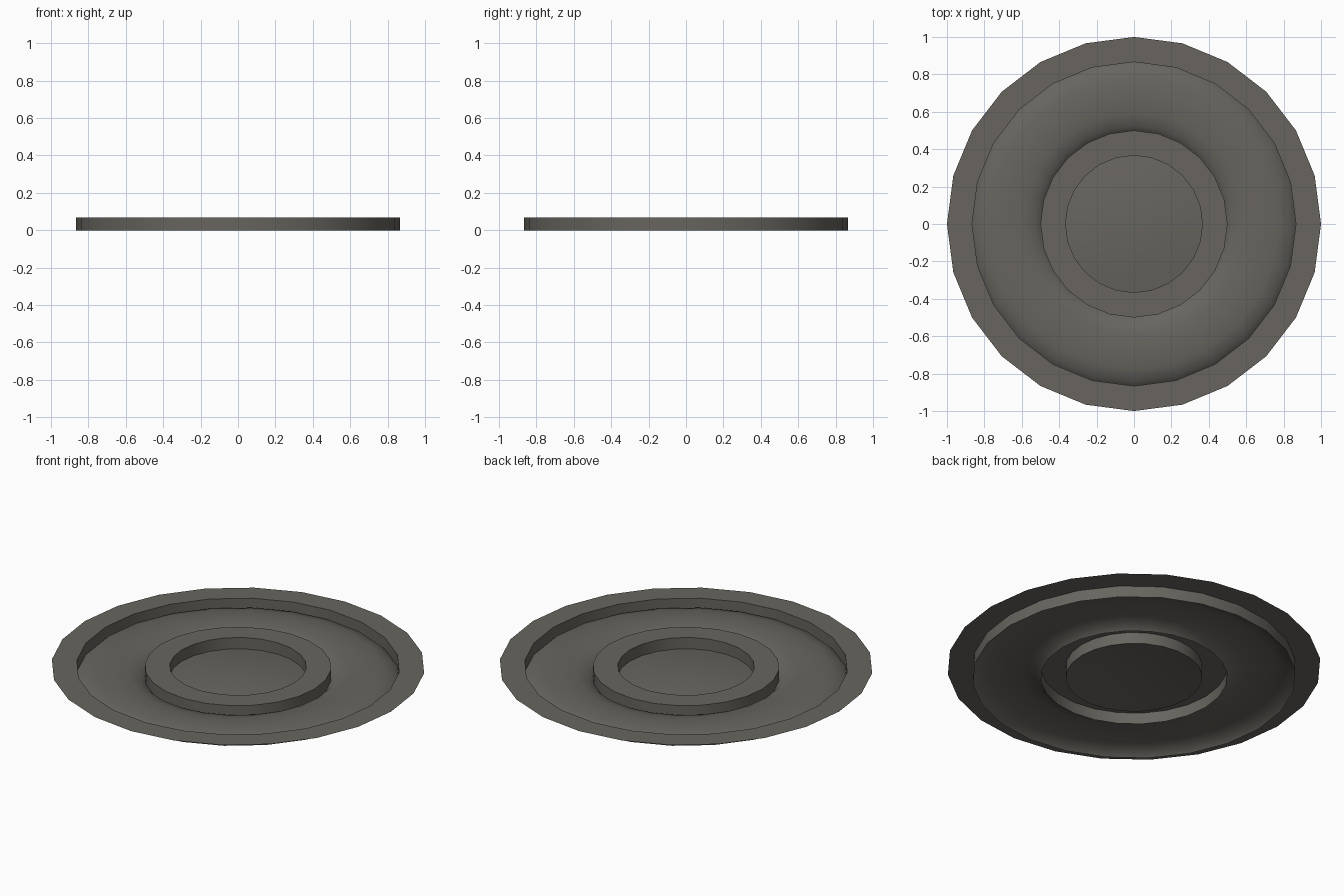
import bpy, bmesh, math

if "Cube" in bpy.data.objects:
    bpy.data.objects.remove(bpy.data.objects["Cube"])

SIDES = 24
H = 0.067           # height of the flat rings
BULGE = 0.045       # crest of the raised channel floor
DOME = 0.03         # crest of the centre disc
R_OUT, R_IN, R_DISC = 0.866, 0.5, 0.366

grey = bpy.data.materials.new("warm dark grey")
grey.diffuse_color = (0.138, 0.130, 0.114, 1.0)
grey.use_nodes = True
grey.node_tree.nodes["Principled BSDF"].inputs["Base Color"].default_value = grey.diffuse_color


def revolve(bm, profile):
    """Spin a list of (radius, height) points; radius 0 closes to a point."""
    rings = []
    for r, z in profile:
        n = SIDES if r > 0 else 1
        rings.append([bm.verts.new((r * math.cos(2 * math.pi * i / SIDES),
                                    r * math.sin(2 * math.pi * i / SIDES), z))
                      for i in range(n)])
    for a, b in zip(rings, rings[1:]):
        for i in range(SIDES):
            j = (i + 1) % SIDES
            if len(b) == 1:
                bm.faces.new((a[i], a[j], b[0])).smooth = True
            else:
                bm.faces.new((a[i], a[j], b[j], b[i])).smooth = True


# Channel floor: shallow half-ellipse arch between the two walls
mid, half, n = (R_OUT + R_IN) / 2, (R_OUT - R_IN) / 2, 6
arch = [(mid + half * math.cos(math.pi * k / n), BULGE * math.sin(math.pi * k / n))
        for k in range(n + 1)]
# Centre disc: low dome
dome = [(R_DISC * (1 - k / 4), DOME * (1 - (1 - k / 4) ** 2)) for k in range(5)]

# Each section is a separate strip so the edges between them stay crisp
SECTIONS = [
    [(1.0, H), (R_OUT, H)],        # rim
    [(R_OUT, H), (R_OUT, 0)],      # outer wall
    arch,                          # channel floor
    [(R_IN, 0), (R_IN, H)],        # inner ring wall
    [(R_IN, H), (R_DISC, H)],      # inner ring top
    [(R_DISC, H), (R_DISC, 0)],    # disc wall
    dome,                          # centre disc
]
bm = bmesh.new()
for s in SECTIONS:
    revolve(bm, s)

mesh = bpy.data.meshes.new("ribbed_dish")
bm.to_mesh(mesh)
bm.free()
mesh.materials.append(grey)
dish = bpy.data.objects.new("ribbed_dish", mesh)
bpy.context.collection.objects.link(dish)
